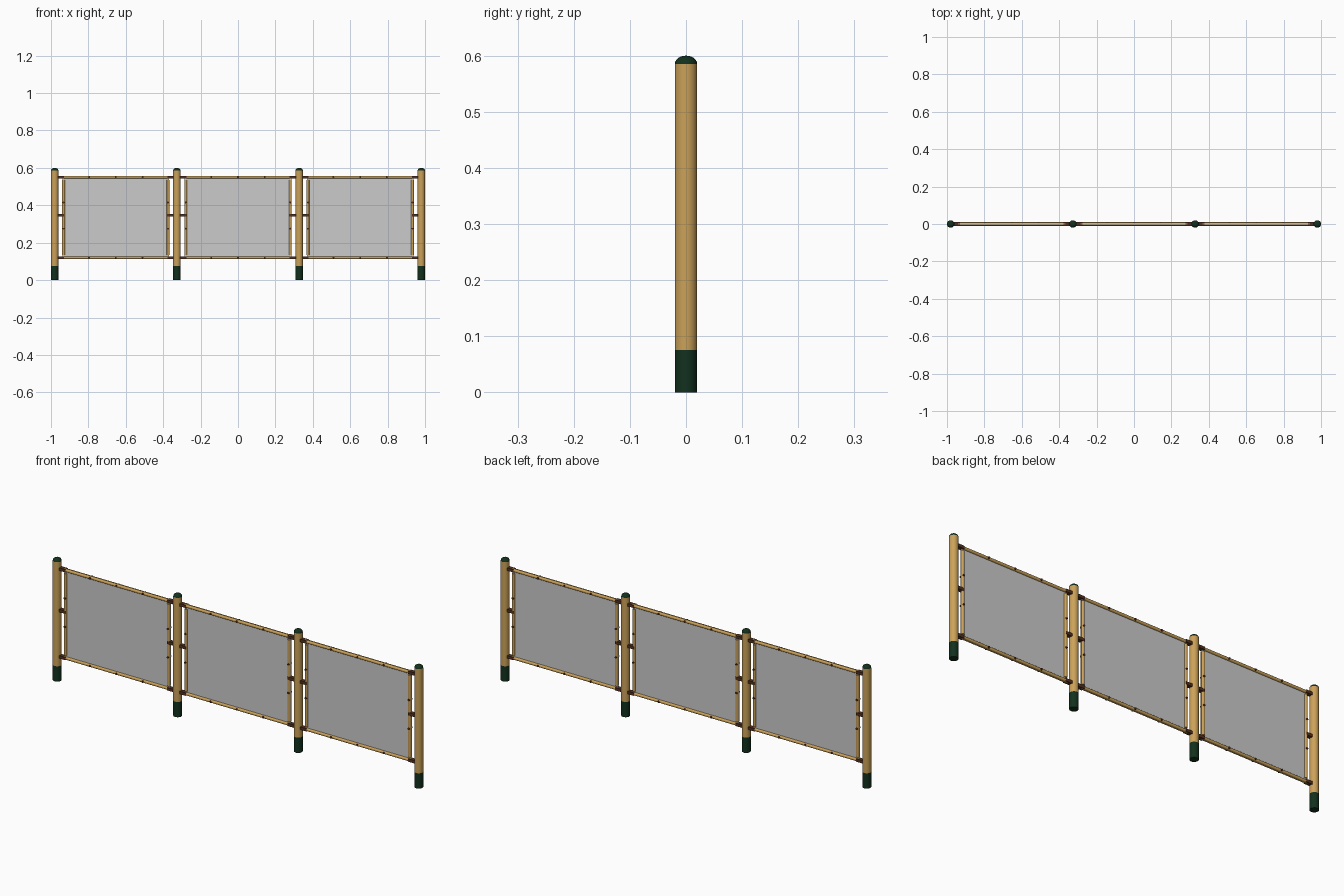
import bpy, bmesh, math
from mathutils import Vector

if "Cube" in bpy.data.objects:
    bpy.data.objects.remove(bpy.data.objects["Cube"])


def material(name, rgb):
    m = bpy.data.materials.new(name)
    m.diffuse_color = (*rgb, 1)
    m.use_nodes = True
    m.node_tree.nodes["Principled BSDF"].inputs["Base Color"].default_value = m.diffuse_color
    return m


WOOD = material("wood", (0.60, 0.36, 0.10))
GREEN = material("dark_green", (0.006, 0.03, 0.012))
BROWN = material("brown_fixing", (0.09, 0.03, 0.015))


def finish(name, bm, mat=None, smooth=True):
    bmesh.ops.recalc_face_normals(bm, faces=bm.faces)
    me = bpy.data.meshes.new(name)
    bm.to_mesh(me)
    bm.free()
    ob = bpy.data.objects.new(name, me)
    bpy.context.collection.objects.link(ob)
    if mat:
        me.materials.append(mat)
    if smooth:
        bpy.context.view_layer.objects.active = ob
        ob.select_set(True)
        bpy.ops.object.shade_smooth_by_angle(angle=math.radians(35))
        ob.select_set(False)
    return ob


def lathe(name, profile, x, mat, segs=32):
    """Spin an (r, z) profile around a vertical axis at x."""
    bm = bmesh.new()
    vs = [bm.verts.new((x + r, 0, z)) for r, z in profile]
    es = [bm.edges.new(p) for p in zip(vs, vs[1:])]
    bmesh.ops.spin(bm, geom=vs + es, cent=(x, 0, 0), axis=(0, 0, 1),
                   angle=math.tau, steps=segs)
    bmesh.ops.remove_doubles(bm, verts=bm.verts, dist=1e-5)
    return finish(name, bm, mat)


def box(name, c, size, mat=None):
    bm = bmesh.new()
    bmesh.ops.create_cube(bm, size=1)
    for v in bm.verts:
        v.co = Vector(c) + Vector([a * s for a, s in zip(v.co, size)])
    return finish(name, bm, mat, False)


def half_round(name, a, b, side, mat, r=0.0075, segs=10):
    """Half-round batten from a to b, its flat face against the sheet."""
    a, b = Vector(a), Vector(b)
    across = (b - a).normalized().cross(Vector((0, 1, 0)))
    bm = bmesh.new()
    rings = []
    for p in (a, b):
        ring = []
        for i in range(segs + 1):
            t = math.pi * i / segs
            ring.append(bm.verts.new(p + across * r * math.cos(t) + Vector(
                (0, side * (0.002 + r * math.sin(t)), 0))))
        rings.append(ring)
    n = segs + 1
    for i in range(n):
        j = (i + 1) % n
        bm.faces.new((rings[0][i], rings[0][j], rings[1][j], rings[1][i]))
    bm.faces.new(rings[0])
    bm.faces.new(rings[1][::-1])
    return finish(name, bm, mat)


def bolt(name, x, z):
    """Bolt through both battens, with a head on each side."""
    bm = bmesh.new()
    bmesh.ops.create_cone(bm, cap_ends=True, segments=12, radius1=0.005,
                          radius2=0.005, depth=0.024)
    for v in bm.verts:
        v.co = Vector((x + v.co.x, v.co.z, z + v.co.y))
    return finish(name, bm, BROWN)


R = 0.02
POSTS = [-0.98, -0.3267, 0.3267, 0.98]
LOW, HIGH, HALF = 0.12, 0.55, 0.287

# posts with green feet and domed caps
for x in POSTS:
    lathe("post_foot", [(0, 0), (R, 0), (R, 0.075), (0, 0.075)], x, GREEN)
    lathe("post", [(0, 0.075), (R, 0.075), (R, 0.585), (0, 0.585)], x, WOOD)
    dome = [(R * math.cos(t), 0.585 + 0.015 * math.sin(t))
            for t in [math.pi / 2 * i / 6 for i in range(6)]]
    lathe("post_cap", [(0, 0.585)] + dome + [(0, 0.6)], x, GREEN)

# framed sheets between the posts
for cx in [(a + b) / 2 for a, b in zip(POSTS, POSTS[1:])]:
    box("sheet", (cx, 0, (LOW + HIGH) / 2),
        (2 * HALF - 0.004, 0.004, HIGH - LOW + 0.01))
    for side in (-1, 1):
        for z in (LOW, HIGH):
            half_round("rail", (cx - HALF, 0, z), (cx + HALF, 0, z), side, WOOD)
        for s in (-1, 1):
            x = cx + s * (HALF - 0.0075)
            half_round("stile", (x, 0, LOW + 0.014), (x, 0, HIGH - 0.014),
                       side, WOOD)
    # bolts along the rails and stiles
    for z in (LOW, HIGH):
        for dx in (-0.143, 0, 0.143):
            bolt("rail_bolt", cx + dx, z)
    for s in (-1, 1):
        for z in (0.275, 0.415):
            bolt("stile_bolt", cx + s * (HALF - 0.0075), z)
        # brackets tying the frame to the post
        for z in (LOW, (LOW + HIGH) / 2 + 0.012, HIGH):
            box("bracket", (cx + s * (HALF + 0.006), 0, z),
                (0.034, 0.020, 0.014), BROWN)
